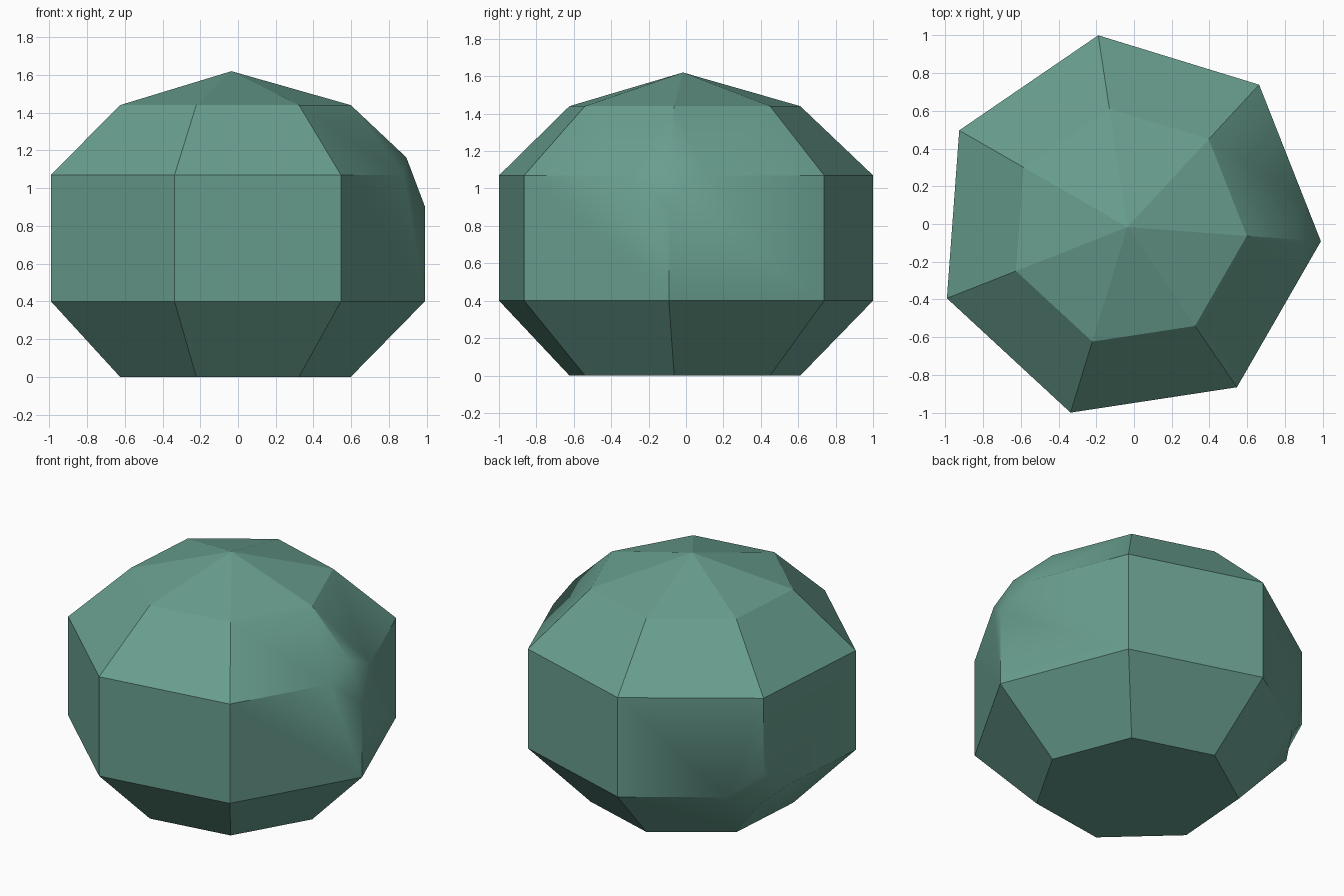
import bpy, bmesh, math
from mathutils import Vector

cube = bpy.data.objects.get("Cube")
if cube:
    bpy.data.objects.remove(cube, do_unlink=True)

SIDES = 7
START = math.radians(-4.2)
CENTRE = Vector((-0.035, -0.0165, 0))
PROFILE = [(0.635, 0.0), (1.0285, 0.4), (1.0285, 1.07), (0.635, 1.44)]
APEX = 1.62

# Single foliage colour
leaf = bpy.data.materials.new("leaf_green")
leaf.use_nodes = True
colour = (0.14, 0.345, 0.275, 1)
leaf.diffuse_color = colour
leaf.node_tree.nodes["Principled BSDF"].inputs["Base Color"].default_value = colour

# Stacked seven-sided rings
bm = bmesh.new()
rings = []
for radius, z in PROFILE:
    ring = []
    for i in range(SIDES):
        a = START + i * math.tau / SIDES
        ring.append(bm.verts.new(CENTRE + Vector((radius * math.cos(a), radius * math.sin(a), z))))
    rings.append(ring)
for low, high in zip(rings, rings[1:]):
    for i in range(SIDES):
        j = (i + 1) % SIDES
        bm.faces.new((low[i], low[j], high[j], high[i]))

# Flat base and shallow pointed cap
bm.faces.new(list(reversed(rings[0])))
apex = bm.verts.new(CENTRE + Vector((0, 0, APEX)))
for i in range(SIDES):
    bm.faces.new((rings[-1][i], rings[-1][(i + 1) % SIDES], apex))

# Crisp facets everywhere except around the two cut corners
for edge in bm.edges:
    edge.smooth = False
corners = [rings[2][0], rings[1][3]]
cut = bmesh.ops.bevel(bm, geom=corners, offset=25, offset_type='PERCENT',
                      segments=1, profile=0.5, affect='VERTICES')
for face in cut["faces"]:
    for edge in face.edges:
        edge.smooth = True
bmesh.ops.recalc_face_normals(bm, faces=bm.faces[:])
for face in bm.faces:
    face.smooth = True

mesh = bpy.data.meshes.new("bush")
bm.to_mesh(mesh)
bm.free()
mesh.materials.append(leaf)
bush = bpy.data.objects.new("bush", mesh)
bpy.context.collection.objects.link(bush)
